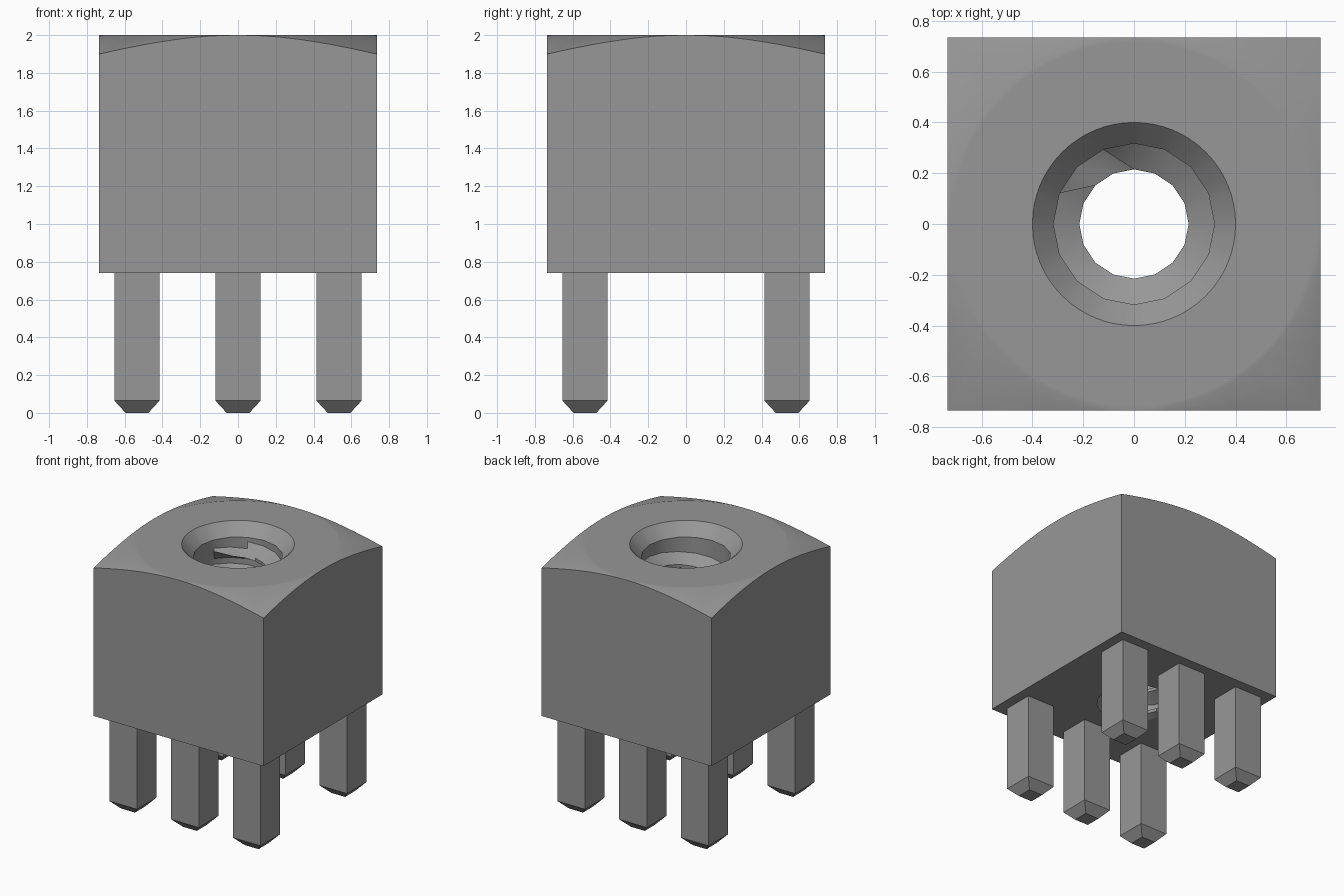
import bpy, bmesh, math

if "Cube" in bpy.data.objects:
    bpy.data.objects.remove(bpy.data.objects["Cube"])

HALF, BASE, TOP = 0.735, 0.74, 2.0
SINK_Z, MAJOR, MINOR, MOUTH = 1.91, 0.317, 0.215, 0.27
SIDES, COLS = 16, 64

grey = bpy.data.materials.new("plain grey")
grey.use_nodes = True
colour = (0.31, 0.31, 0.31, 1)
grey.diffuse_color = colour
grey.node_tree.nodes["Principled BSDF"].inputs["Base Color"].default_value = colour


def polar(r, a, z):
    return (r * math.cos(a), r * math.sin(a), z)


def skin(name, rings, closed):
    """Join successive rings of points with quads."""
    bm = bmesh.new()
    rows = [[bm.verts.new(p) for p in ring] for ring in rings]
    for low, high in zip(rows, rows[1:]):
        n = len(low)
        for i in range(n if closed else n - 1):
            k = (i + 1) % n
            bm.faces.new((low[i], high[i], high[k], low[k]))
    bmesh.ops.remove_doubles(bm, verts=bm.verts, dist=0.0003)
    bmesh.ops.dissolve_degenerate(bm, edges=bm.edges, dist=0.0003)
    return finish(name, bm)


def finish(name, bm):
    mesh = bpy.data.meshes.new(name)
    bm.to_mesh(mesh)
    bm.free()
    mesh.materials.append(grey)
    obj = bpy.data.objects.new(name, mesh)
    bpy.context.collection.objects.link(obj)
    return obj


def smooth(obj):
    bpy.ops.object.select_all(action='DESELECT')
    obj.select_set(True)
    bpy.context.view_layer.objects.active = obj
    bpy.ops.object.shade_smooth_by_angle(angle=math.radians(30))


# Block: countersunk rim, flat disc, conical corner chamfers, square sides
angles = [math.tau * i / COLS for i in range(COLS)]


def circle(r, z):
    return [polar(r, a, z) for a in angles]


def facet(r, z):
    step = math.tau / SIDES
    return [polar(r * math.cos(step / 2) / math.cos(a % step - step / 2), a, z)
            for a in angles]


def square(drop):
    ring = []
    for a in angles:
        r = HALF / max(abs(math.cos(a)), abs(math.sin(a)))
        ring.append(polar(r, a, TOP - 0.33 * (r - HALF) if drop else BASE))
    return ring


block = skin("terminal_block", [
    facet(MAJOR, SINK_Z), circle(0.4, TOP), circle(0.715, TOP),
    circle(HALF - 0.002, TOP), square(True), square(False),
    facet(MOUTH, BASE)], True)
smooth(block)

# Threaded bore: helical rows that run out below the countersink
PITCH, RUNOUT = 0.18, 1.815
profile = [(0, MAJOR), (0.045, MAJOR), (0.1, MINOR), (0.125, MINOR)]
rows = []
for turn in range(-2, 8):
    for rise, radius in profile:
        row = []
        for i in range(SIDES + 1):
            z = BASE + PITCH * (turn + i / SIDES) + rise
            r = radius
            if z <= BASE:
                z, r = BASE, MOUTH
            elif z > RUNOUT:
                z, r = min(z, SINK_Z), MAJOR
            row.append(polar(r, math.tau * i / SIDES, z))
        rows.append(row)
smooth(skin("threaded_bore", rows, False))


# Pins: square posts with tapered tips, in two rows of three
def pin(name, x, y):
    bm = bmesh.new()
    levels = []
    for h, z in ((0.06, 0), (0.12, 0.065), (0.12, BASE)):
        levels.append([bm.verts.new((x + sx * h, y + sy * h, z))
                       for sx, sy in ((-1, -1), (1, -1), (1, 1), (-1, 1))])
    for low, high in zip(levels, levels[1:]):
        for i in range(4):
            k = (i + 1) % 4
            bm.faces.new((low[i], low[k], high[k], high[i]))
    bm.faces.new(levels[0][::-1])
    bm.faces.new(levels[-1])
    finish(name, bm)


for side, y in (("front", -0.535), ("back", 0.535)):
    for place, x in (("right", -0.535), ("middle", 0), ("left", 0.535)):
        pin(f"{side}_{place}_pin", x, y)
